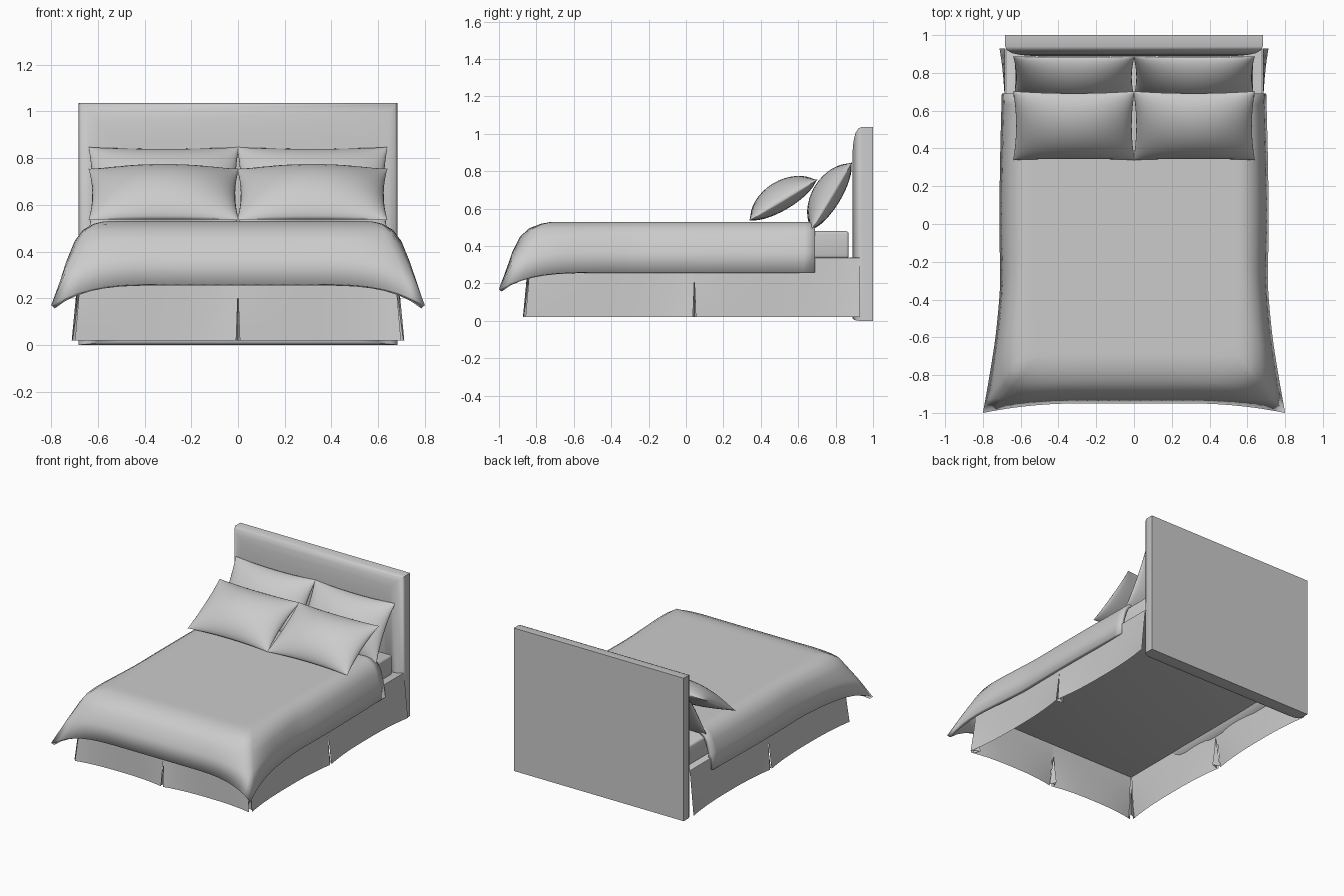
import bpy, bmesh, math
from mathutils import Vector

cube = bpy.data.objects.get("Cube")
if cube:
    bpy.data.objects.remove(cube, do_unlink=True)

GREY = (0.6, 0.6, 0.6, 1)
fabric = bpy.data.materials.new("light_grey_fabric")
fabric.use_nodes = True
fabric.diffuse_color = GREY
fabric.node_tree.nodes["Principled BSDF"].inputs["Base Color"].default_value = GREY


def make(name, bm, angle=45):
    """Turn a bmesh into a smooth shaded object."""
    bmesh.ops.remove_doubles(bm, verts=bm.verts, dist=0.0005)
    bmesh.ops.recalc_face_normals(bm, faces=bm.faces)
    mesh = bpy.data.meshes.new(name)
    bm.to_mesh(mesh)
    bm.free()
    mesh.materials.append(fabric)
    ob = bpy.data.objects.new(name, mesh)
    bpy.context.collection.objects.link(ob)
    bpy.ops.object.select_all(action='DESELECT')
    ob.select_set(True)
    bpy.context.view_layer.objects.active = ob
    bpy.ops.object.shade_smooth_by_angle(angle=math.radians(angle))
    return ob


def loft(bm, rows, closed=False):
    """Join rows of points with quads and return the vertices."""
    vs = [[bm.verts.new(p) for p in row] for row in rows]
    n = len(vs[0])
    for a, b in zip(vs, vs[1:]):
        for i in range(n if closed else n - 1):
            j = (i + 1) % n
            bm.faces.new((a[i], a[j], b[j], b[i]))
    return vs


def box(name, x, y0, y1, z0, z1, bevel):
    bm = bmesh.new()
    bmesh.ops.create_cube(bm, size=1)
    for v in bm.verts:
        v.co = (v.co.x * 2 * x, y0 + (v.co.y + 0.5) * (y1 - y0), z0 + (v.co.z + 0.5) * (z1 - z0))
    bmesh.ops.bevel(bm, geom=bm.edges[:], offset=bevel, segments=3, profile=0.5, affect='EDGES')
    return make(name, bm)


# Headboard with a padded front
bm = bmesh.new()
rows = []
for y, inset in ((1, 0), (0.94, 0), (0.92, 0.01), (0.905, 0.035), (0.895, 0.08), (0.89, 0.14), (0.89, 0.2)):
    x, top, low = 0.682 - inset, 1.037 - inset, inset * 0.1
    rows.append([(-x, y, low), (x, y, low), (x, y, top), (-x, y, top)])
rings = loft(bm, rows, True)
bm.faces.new(rings[0])
bm.faces.new(rings[-1])
make("headboard", bm)

# Base platform and mattress
box("base_platform", 0.68, -0.84, 0.93, 0.322, 0.338, 0.004)
box("mattress", 0.63, -0.78, 0.87, 0.335, 0.48, 0.015)

# Valance panels flare towards their ends; folded inserts fill the pleats
SKIRT_TOP, SKIRT_LOW = 0.335, 0.02


def valance_panel(name, start, end, out, grow):
    start, end, out = Vector(start), Vector(end), Vector(out)
    along = (end - start).normalized()
    bm = bmesh.new()
    rows = []
    for j in range(7):
        drop = j / 6
        low = max(0, drop - 0.35) / 0.65
        a, b = start - along * grow[0] * low, end + along * grow[1] * low
        row = []
        for i in range(17):
            u = i / 16
            p = a.lerp(b, u) + out * (0.03 * drop * abs(2 * u - 1) ** 2.5 + 0.002)
            row.append((p.x, p.y, SKIRT_TOP + (SKIRT_LOW - SKIRT_TOP) * drop))
        rows.append(row)
    loft(bm, rows)
    make(name, bm)


def pleat_insert(name, at, out, width):
    at, out = Vector(at), Vector(out).normalized()
    side = Vector((-out.y, out.x))
    bm = bmesh.new()
    apex = bm.verts.new((at.x, at.y, 0.24))
    foot = []
    for s, depth in ((-1, 0.02), (0, -0.03), (1, 0.02)):
        p = at + side * s * width + out * depth
        foot.append(bm.verts.new((p.x, p.y, SKIRT_LOW)))
    for a, b in zip(foot, foot[1:]):
        bm.faces.new((apex, a, b))
    make(name, bm, 20)


GAP = -0.008
for s, label in ((1, "left"), (-1, "right")):
    x = 0.68 * s
    valance_panel("valance_front_" + label, (0, -0.84), (x, -0.84), (0, -1), (GAP, 0.018))
    valance_panel("valance_side_front_" + label, (x, -0.84), (x, 0.045), (s, 0), (0.018, GAP))
    valance_panel("valance_side_back_" + label, (x, 0.045), (x, 0.93), (s, 0), (GAP, 0))
    pleat_insert("side_pleat_" + label, (x, 0.045), (s, 0), 0.018)
    pleat_insert("corner_pleat_" + label, (x, -0.84), (s, -1), 0.02)
pleat_insert("front_pleat", (0, -0.84), (0, -1), 0.018)

# Duvet: one drape profile carried along the side, corner and front hems
HEIGHT = (0, 0, 0.01, 0.04, 0.13, 0.3, 0.6, 1)
SPREAD = (-0.15, 0, 0.13, 0.3, 0.55, 0.75, 0.9, 1)
CORNER = (-0.15, 0, 0.1, 0.25, 0.4, 0.52, 0.74, 1)
TOP_X, TOP_Y, BACK_Y, TOP_Z = 0.56, -0.70, 0.69, 0.53


def drape(inner, hem, flare):
    """Column of points from the flat top down to the hem."""
    hem_z = 0.26 - 0.09 * flare ** 3.5
    column = []
    for h, f, c in zip(HEIGHT, SPREAD, CORNER):
        k = f + (c - f) * flare ** 3
        p = inner.lerp(hem, k)
        column.append((p.x, p.y, TOP_Z + (hem_z - TOP_Z) * h))
    return column


def side_column(s, t):
    inner = Vector((TOP_X * s, BACK_Y + (TOP_Y - BACK_Y) * t))
    y = BACK_Y + (-1 - BACK_Y) * t
    w = max(0, (-y - 0.3) / 0.7) ** 1.3
    belly = 0.012 * math.sin(math.pi * min(1, t * 1.3))
    return drape(inner, Vector((s * (0.7 + belly + 0.1 * w), y)), w)


def front_column(t):
    x = 0.8 * t
    w = max(0, (abs(x) - 0.3) / 0.5)
    return drape(Vector((TOP_X * t, TOP_Y)), Vector((x, -0.95 - 0.05 * w * w)), w)


N = 28
columns = [side_column(1, i / N) for i in range(N + 1)]
columns += [front_column(1 - 2 * i / N) for i in range(1, N)]
columns += [side_column(-1, 1 - i / N) for i in range(N + 1)]
bm = bmesh.new()
verts = loft(bm, columns)
bm.faces.new([col[0] for col in verts])
duvet = make("duvet", bm, 60)
# Make sure the top faces up so that the thickness goes inward
if max(duvet.data.polygons, key=lambda p: p.area).normal.z < 0:
    duvet.data.flip_normals()
thick = duvet.modifiers.new("thickness", 'SOLIDIFY')
thick.thickness = 0.025
thick.offset = -1


# Pillows: two bulged sheets with drawn-out corners
def pillow(name, x, y, z, tilt):
    bm = bmesh.new()
    nu, nv = 24, 18
    for bulge in (0.105, -0.05):
        rows = []
        for j in range(nv + 1):
            v = math.sin((j / nv - 0.5) * math.pi)
            row = []
            for i in range(nu + 1):
                u = math.sin((i / nu - 0.5) * math.pi)
                eu, ev = 1 - u * u, 1 - v * v
                row.append((u * 0.322 * (1 - 0.05 * ev), v * 0.213 * (1 - 0.06 * eu),
                            bulge * max(0, eu) ** 0.55 * max(0, ev) ** 0.65))
            rows.append(row)
        loft(bm, rows)
    ob = make(name, bm, 60)
    ob.location = (x, y, z)
    ob.rotation_euler.x = math.radians(tilt)


for s, label in ((1, "left"), (-1, "right")):
    pillow("front_pillow_" + label, 0.318 * s, 0.52, 0.645, 31)
    pillow("back_pillow_" + label, 0.318 * s, 0.778, 0.665, 59)
